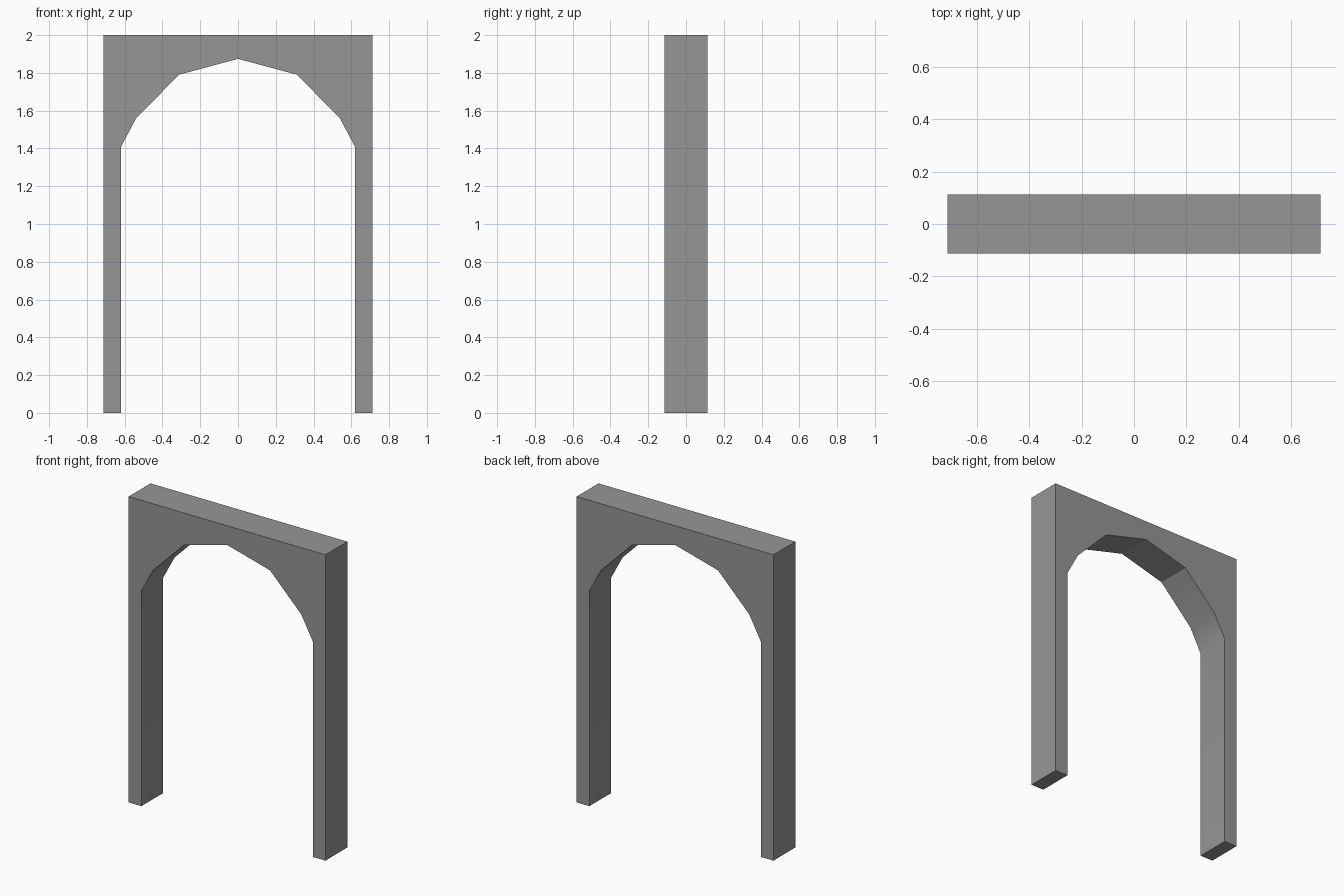
import bpy
import bmesh
import math

cube = bpy.data.objects.get("Cube")
if cube:
    bpy.data.objects.remove(cube, do_unlink=True)

HALF_WIDTH, HEIGHT, DEPTH = 0.712, 2.0, 0.226

# Plain stone grey
stone = bpy.data.materials.new("stone_grey")
stone.use_nodes = True
colour = (0.305, 0.305, 0.305, 1)
stone.diffuse_color = colour
stone.node_tree.nodes["Principled BSDF"].inputs["Base Color"].default_value = colour

# Right half of the opening, from the floor up to just below the apex
opening = [(0.62, 0), (0.62, 1.408), (0.538, 1.562), (0.311, 1.791)]
apex = (0, 1.874)
half = [(HALF_WIDTH, HEIGHT), (HALF_WIDTH, 0)]
mirror = lambda points: [(-x, z) for x, z in reversed(points)]
outline = half[1:] + half[:1] + mirror(half[:1]) + mirror(half[1:])
outline += [(-x, z) for x, z in opening] + [apex] + opening[::-1]

# Doorway frame: the outline extruded through its depth
bm = bmesh.new()
front = bm.faces.new([bm.verts.new((x, -DEPTH / 2, z)) for x, z in outline])
result = bmesh.ops.extrude_face_region(bm, geom=[front], use_keep_orig=True)
back = [v for v in result["geom"] if isinstance(v, bmesh.types.BMVert)]
bmesh.ops.translate(bm, verts=back, vec=(0, DEPTH, 0))
bmesh.ops.recalc_face_normals(bm, faces=bm.faces)

mesh = bpy.data.meshes.new("arched_doorway")
bm.to_mesh(mesh)
bm.free()
mesh.materials.append(stone)
arch = bpy.data.objects.new("arched_doorway", mesh)
bpy.context.collection.objects.link(arch)

# Soften only the shallow bends at the arch springing
bpy.ops.object.select_all(action="DESELECT")
arch.select_set(True)
bpy.context.view_layer.objects.active = arch
bpy.ops.object.shade_smooth_by_angle(angle=math.radians(29.3))
